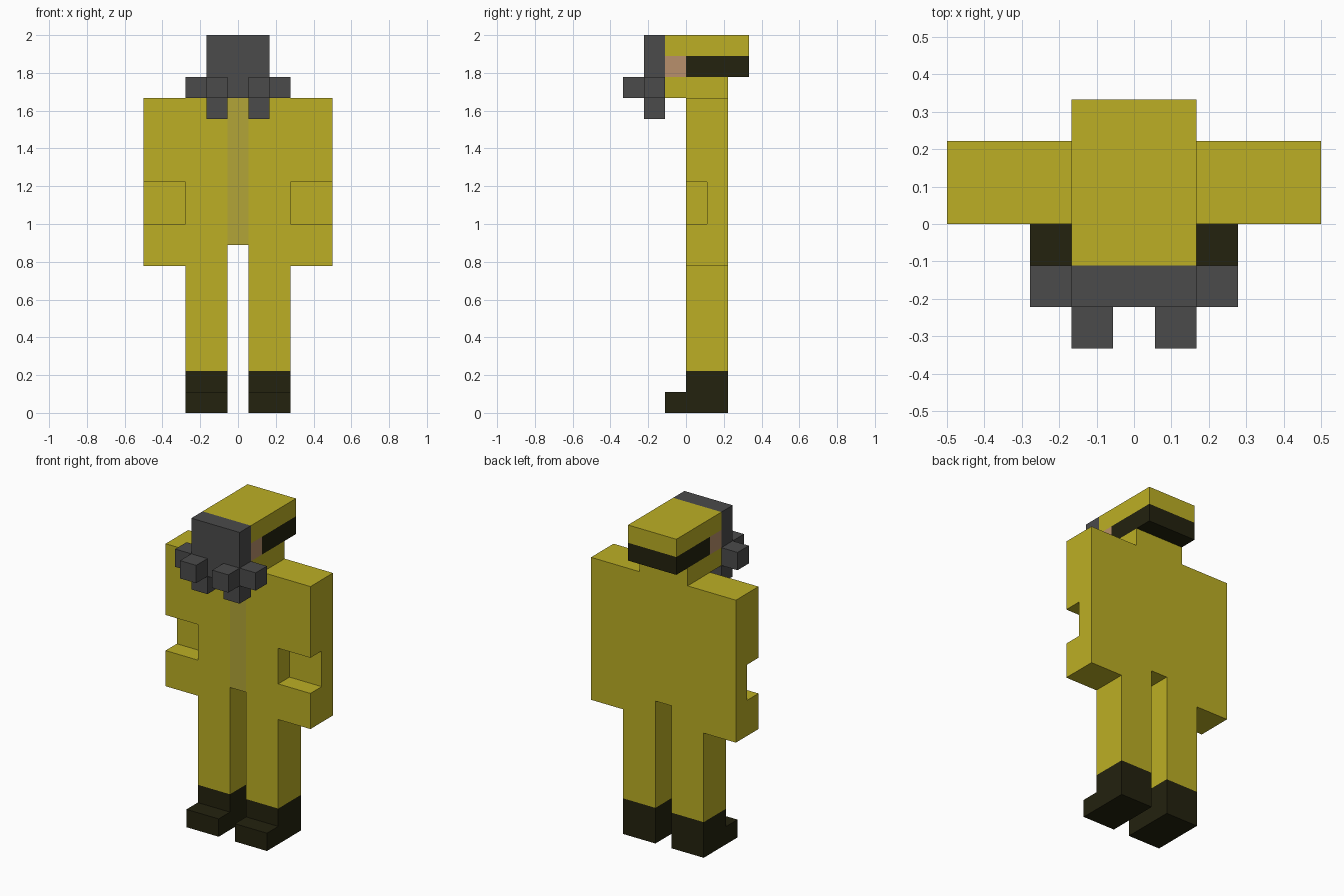
import bpy, bmesh
from mathutils import Vector

U = 1 / 9  # one block

if "Cube" in bpy.data.objects:
    bpy.data.objects.remove(bpy.data.objects["Cube"], do_unlink=True)


def material(name, rgb):
    m = bpy.data.materials.new(name)
    m.use_nodes = True
    m.diffuse_color = (*rgb, 1)
    bsdf = next(n for n in m.node_tree.nodes if n.type == 'BSDF_PRINCIPLED')
    bsdf.inputs["Base Color"].default_value = (*rgb, 1)
    return m


YELLOW = material("suit yellow", (0.503, 0.429, 0.018))
OLIVE = material("front strip olive", (0.445, 0.376, 0.038))
BLACK = material("dark brown black", (0.017, 0.016, 0.0045))
GREY = material("mask grey", (0.07, 0.07, 0.07))
SKIN = material("skin", (0.479, 0.279, 0.15))


def prism(name, outline, axis, start, end, mats, cuts=(), rule=None):
    """Extrude an outline along an axis; cut it and colour its faces by a rule (block units)."""
    def point(a, b, c):
        return (c, a, b) if axis == 'x' else (a, c, b)

    bm = bmesh.new()
    face = bm.faces.new([bm.verts.new(point(a, b, start)) for a, b in outline])
    ext = bmesh.ops.extrude_face_region(bm, geom=[face], use_keep_orig=True)
    moved = [v for v in ext["geom"] if isinstance(v, bmesh.types.BMVert)]
    bmesh.ops.translate(bm, verts=moved, vec=Vector(point(0, 0, end - start)))
    for co, normal in cuts:
        bmesh.ops.bisect_plane(bm, geom=bm.verts[:] + bm.edges[:] + bm.faces[:],
                               plane_co=co, plane_no=normal)
    bmesh.ops.recalc_face_normals(bm, faces=bm.faces)
    bm.normal_update()
    if rule:
        for f in bm.faces:
            f.material_index = rule(f.calc_center_median(), f.normal)
    bmesh.ops.scale(bm, verts=bm.verts, vec=(U, U, U))
    mesh = bpy.data.meshes.new(name)
    bm.to_mesh(mesh)
    bm.free()
    for m in mats:
        mesh.materials.append(m)
    obj = bpy.data.objects.new(name, mesh)
    bpy.context.scene.collection.objects.link(obj)
    return obj


def box(name, x, y, z, mats, cuts=(), rule=None):
    outline = [(y[0], z[0]), (y[1], z[0]), (y[1], z[1]), (y[0], z[1])]
    return prism(name, outline, 'x', x[0], x[1], mats, cuts, rule)


# Torso with the strip down the front
box("torso", (-2.5, 2.5), (0, 2), (8, 15), [YELLOW, OLIVE],
    cuts=[((-0.5, 0, 0), (1, 0, 0)), ((0.5, 0, 0), (1, 0, 0))],
    rule=lambda c, n: int(n.y < -0.5 and abs(c.x) < 0.5))

# Arms with a front notch, legs, boots and mask filters on both sides
arm_side = [(0, 7), (2, 7), (2, 15), (0, 15), (0, 11), (1, 11), (1, 9), (0, 9)]
boot_side = [(-1, 0), (2, 0), (2, 2), (0, 2), (0, 1), (-1, 1)]
for side, s in (("left", 1), ("right", -1)):
    prism(side + "_arm", arm_side, 'x', 2.5 * s, 4.5 * s, [YELLOW])
    box(side + "_leg", (0.5 * s, 2.5 * s), (0, 2), (2, 8), [YELLOW])
    prism(side + "_boot", boot_side, 'x', 0.5 * s, 2.5 * s, [BLACK])
    box(side + "_mask_filter", (0.5 * s, 1.5 * s), (-3, -2), (15, 16), [GREY])

# Neck and head: hood on top, skin cheeks, dark band behind
box("neck", (-1.5, 1.5), (-1, 2), (15, 16), [YELLOW])
box("head", (-1.5, 1.5), (-1, 3), (16, 18), [YELLOW, SKIN, BLACK],
    cuts=[((0, 0, 17), (0, 0, 1)), ((0, 0, 0), (0, 1, 0))],
    rule=lambda c, n: 0 if c.z > 17 else (1 if c.y < 0 else 2))

# Face mask plate with side and lower lugs
half = [(0.5, 15), (0.5, 14), (1.5, 14), (1.5, 15), (2.5, 15), (2.5, 16), (1.5, 16), (1.5, 18)]
prism("face_mask", half + [(-x, z) for x, z in reversed(half)], 'y', -2, -1, [GREY])
